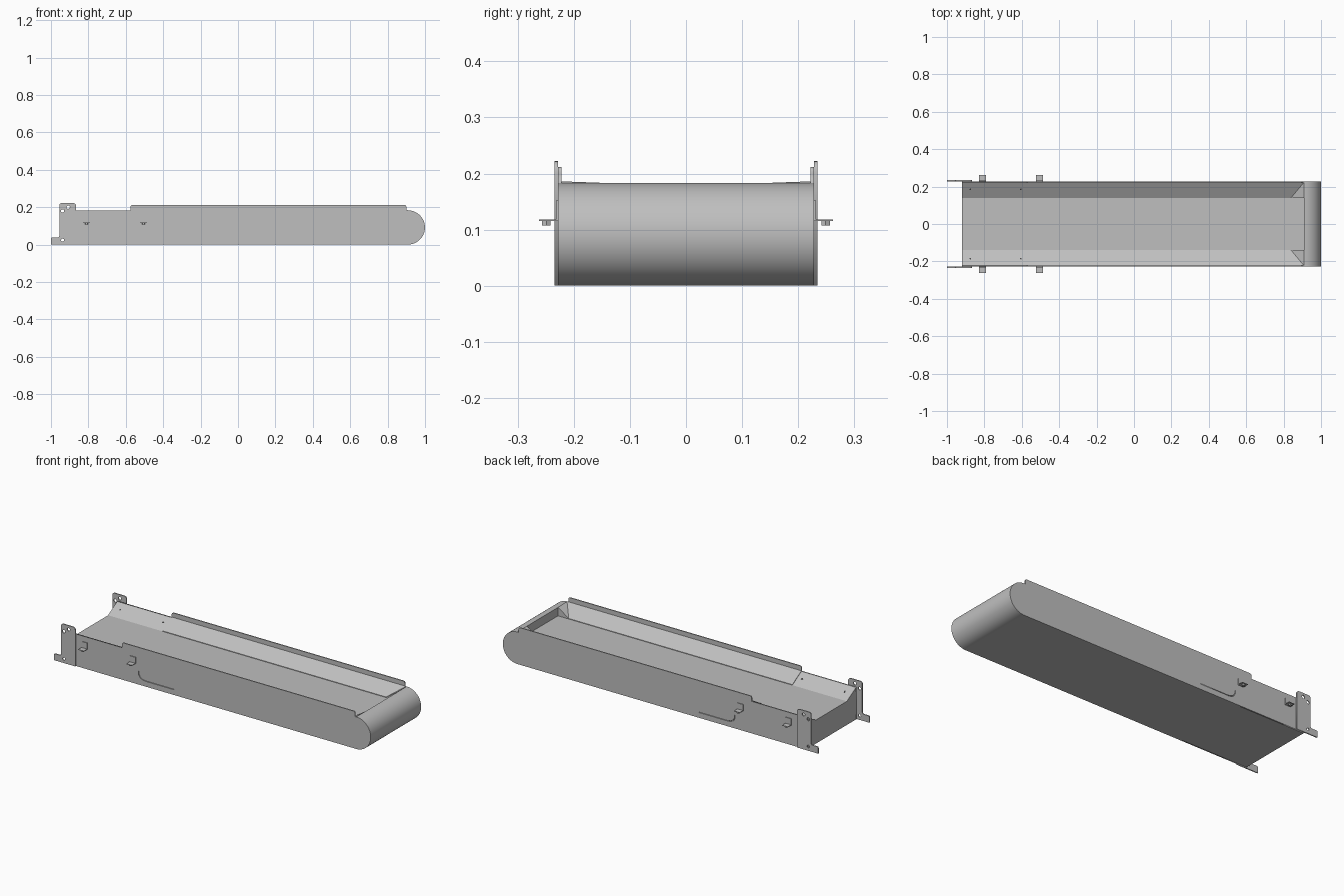
import bpy, bmesh, math
from mathutils import Vector

cube = bpy.data.objects.get("Cube")
if cube:
    bpy.data.objects.remove(cube, do_unlink=True)


def material(name, value):
    m = bpy.data.materials.new(name)
    m.use_nodes = True
    color = (value, value, value, 1)
    m.diffuse_color = color
    m.node_tree.nodes["Principled BSDF"].inputs["Base Color"].default_value = color
    return m


steel = material("grey steel", 0.52)
dark = material("dark hole", 0.06)


def add_object(name, mesh, mat=steel):
    mesh.materials.clear()
    mesh.materials.append(mat)
    ob = bpy.data.objects.new(name, mesh)
    bpy.context.collection.objects.link(ob)
    return ob


def from_bmesh(name, bm, mat=steel):
    bmesh.ops.recalc_face_normals(bm, faces=bm.faces)
    mesh = bpy.data.meshes.new(name)
    bm.to_mesh(mesh)
    bm.free()
    return add_object(name, mesh, mat)


def prism(name, points, direction, mat=steel):
    """Extrude a closed 3D outline along a direction."""
    bm = bmesh.new()
    face = bm.faces.new([bm.verts.new(p) for p in points])
    ext = bmesh.ops.extrude_face_region(bm, geom=[face], use_keep_orig=True)
    moved = [v for v in ext["geom"] if isinstance(v, bmesh.types.BMVert)]
    bmesh.ops.translate(bm, verts=moved, vec=direction)
    return from_bmesh(name, bm, mat)


def rounded(corners, steps=6):
    """Outline from (x, z, radius) corners."""
    out = []
    for i, (x, z, r) in enumerate(corners):
        p = Vector((x, z))
        if not r:
            out.append(p)
            continue
        a = p + (Vector(corners[i - 1][:2]) - p).normalized() * r
        b = p + (Vector(corners[(i + 1) % len(corners)][:2]) - p).normalized() * r
        for k in range(steps + 1):
            t = k / steps
            out.append(a * (1 - t) ** 2 + p * 2 * t * (1 - t) + b * t * t)
    return out


def circle(x, z, r, n=16):
    return [Vector((x + r * math.cos(math.tau * k / n), z + r * math.sin(math.tau * k / n)))
            for k in range(n)]


def plate(name, outlines, y, thickness):
    """Upright sheet in the xz plane; outlines after the first are holes."""
    cu = bpy.data.curves.new(name, "CURVE")
    cu.dimensions = "2D"
    cu.fill_mode = "BOTH"
    cu.extrude = thickness / 2
    for outline in outlines:
        sp = cu.splines.new("POLY")
        sp.points.add(len(outline) - 1)
        for pt, (x, z) in zip(sp.points, outline):
            pt.co = (x, z, 0, 1)
        sp.use_cyclic_u = True
    tmp = bpy.data.objects.new(name, cu)
    bpy.context.collection.objects.link(tmp)
    bpy.context.view_layer.update()
    mesh = bpy.data.meshes.new_from_object(
        tmp.evaluated_get(bpy.context.evaluated_depsgraph_get()))
    bpy.data.objects.remove(tmp, do_unlink=True)
    for v in mesh.vertices:
        v.co = (v.co.x, y - v.co.z, v.co.y)
    return add_object(name, mesh)


TOP, FLOOR, RAIL = 0.183, 0.135, 0.212
HALF, INNER = 0.222, 0.14
TAIL, NOSE, R = -0.92, 0.908, 0.0915

# Trough body with sloping sides
section = [(-HALF, 0), (HALF, 0), (HALF, TOP), (INNER, FLOOR), (-INNER, FLOOR), (-HALF, TOP)]
prism("trough_body", [(TAIL, y, z) for y, z in section], (NOSE - TAIL, 0, 0))

# Rounded nose
arc = [(NOSE + R * math.sin(a), R - R * math.cos(a))
       for a in [math.pi * k / 32 for k in range(33)]]
nose = prism("rounded_nose", [(x, -HALF, z) for x, z in arc], (0, 2 * HALF, 0))
bpy.context.view_layer.objects.active = nose
nose.select_set(True)
bpy.ops.object.shade_smooth_by_angle(angle=math.radians(30))

# Side sheet outline with raised rail, and the curved slit cut through it
side_outline = [Vector((TAIL, 0))] + [Vector(p) for p in arc] + rounded([
    (0.9, TOP, 0), (0.9, RAIL, 0.012), (-0.575, RAIL, 0.012),
    (-0.575, TOP, 0), (TAIL, TOP, 0)])
path = [(-0.47, 0.075), (-0.469, 0.057), (-0.461, 0.042), (-0.445, 0.033), (-0.425, 0.03), (-0.245, 0.03)]
slit = [Vector(p) for p in path] + [Vector((x + 0.003, z + 0.003)) for x, z in reversed(path)]

# Mounting bracket outline with foot and bolt holes
bracket_outline = rounded([
    (-1, 0, 0), (-0.865, 0, 0), (-0.865, 0.222, 0.02), (-0.955, 0.222, 0.014),
    (-0.955, 0.038, 0.012), (-1, 0.038, 0.008)])
bolt_holes = [circle(-0.938, 0.18, 0.009), circle(-0.908, 0.2, 0.009), circle(-0.938, 0.024, 0.008)]

for s, side in ((-1, "right"), (1, "left")):
    plate(side + "_side_sheet", [side_outline, slit], s * 0.225, 0.006)
    plate(side + "_end_bracket", [bracket_outline] + bolt_holes, s * 0.2315, 0.006)

    # Liner sheet lying on the slope under the rail
    liner = [(HALF, TOP), (INNER, FLOOR), (INNER, FLOOR + 0.003), (HALF, TOP + 0.003)]
    prism(side + "_slope_liner", [(-0.575, s * y, z) for y, z in liner], (NOSE + 0.575, 0, 0))

    # Corner gusset between slope and nose
    bm = bmesh.new()
    for x, y, z in ((0.84, INNER, FLOOR), (NOSE, INNER, FLOOR),
                    (NOSE, INNER, TOP), (NOSE, HALF, TOP + 0.003), (0.84, INNER, FLOOR + 0.004)):
        bm.verts.new((x, s * y, z))
    bmesh.ops.convex_hull(bm, input=bm.verts)
    from_bmesh(side + "_corner_gusset", bm)

    # Small screw holes in the slope
    for i, x in enumerate((-0.875, -0.605)):
        slope = Vector((0, INNER - HALF, FLOOR - TOP)).normalized()
        centre = Vector((x, 0.185, FLOOR + (TOP - FLOOR) * 0.045 / (HALF - INNER)))
        ring = [centre + Vector((c.x, 0, 0)) + slope * c.y for c in circle(0, 0, 0.005, 12)]
        prism(f"{side}_screw_hole_{i + 1}", [(p.x, s * p.y, p.z) for p in ring], (0, 0, 0.001), dark)

    # Angle tabs with a nut underneath
    for i, x in enumerate((-0.81, -0.505)):
        angle = [(0.228, 0.115), (0.262, 0.115), (0.262, 0.118),
                 (0.232, 0.118), (0.232, 0.152), (0.228, 0.152)]
        prism(f"{side}_angle_tab_{i + 1}", [(x - 0.018, s * y, z) for y, z in angle], (0.036, 0, 0))
        nut = circle(x, s * 0.249, 0.009, 6)
        prism(f"{side}_tab_nut_{i + 1}", [(p.x, p.y, 0.107) for p in nut], (0, 0, 0.008))
